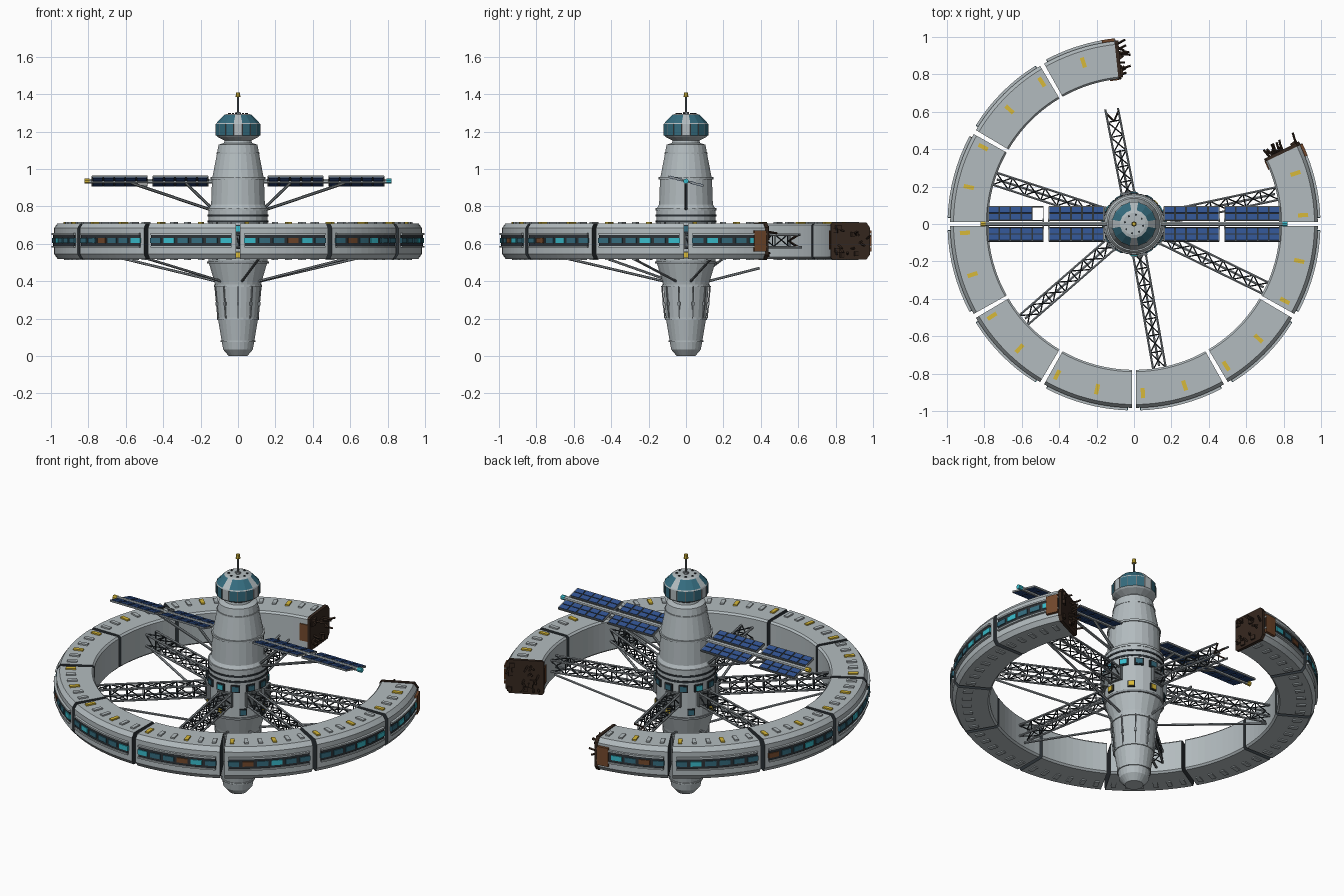
import bpy, bmesh, math, random
from math import cos, sin, radians
from mathutils import Vector, Matrix

random.seed(4)
if "Cube" in bpy.data.objects:
    bpy.data.objects.remove(bpy.data.objects["Cube"])

COLOURS = {
    "hull grey": (0.45, 0.50, 0.52), "trim grey": (0.15, 0.17, 0.18),
    "steel grey": (0.27, 0.30, 0.32),
    "dark metal": (0.025, 0.032, 0.038), "blue glass": (0.035, 0.15, 0.21),
    "cyan light": (0.04, 0.50, 0.60), "yellow marking": (0.68, 0.48, 0.04),
    "rust": (0.17, 0.065, 0.025), "charred brown": (0.035, 0.02, 0.013),
    "solar blue": (0.03, 0.085, 0.28),
}
HULL, TRIM, STEEL, DARK, GLASS, CYAN, YELLOW, RUST, CHAR, SOLAR = range(len(COLOURS))
materials = []
for name, rgb in COLOURS.items():
    m = bpy.data.materials.new(name)
    m.use_nodes = True
    m.diffuse_color = (*rgb, 1)
    m.node_tree.nodes["Principled BSDF"].inputs["Base Color"].default_value = (*rgb, 1)
    materials.append(m)


def finish(bm, name):
    bmesh.ops.recalc_face_normals(bm, faces=bm.faces)
    mesh = bpy.data.meshes.new(name)
    bm.to_mesh(mesh)
    bm.free()
    for m in materials:
        mesh.materials.append(m)
    ob = bpy.data.objects.new(name, mesh)
    bpy.context.collection.objects.link(ob)
    return ob


def polar(r, deg, z):
    return Vector((r * cos(radians(deg)), r * sin(radians(deg)), z))


def paint(verts, mat):
    for f in {f for v in verts for f in v.link_faces}:
        f.material_index = mat


def rod(bm, p, q, r, mat, r2=None, sides=6):
    p, q = Vector(p), Vector(q)
    d = q - p
    mx = Matrix.Translation((p + q) / 2) @ d.to_track_quat('Z', 'Y').to_matrix().to_4x4()
    out = bmesh.ops.create_cone(bm, cap_ends=True, segments=sides, radius1=r,
                                radius2=r if r2 is None else r2, depth=d.length, matrix=mx)
    paint(out["verts"], mat)


def box(bm, centre, size, mat, deg=0):
    mx = Matrix.Translation(centre) @ Matrix.Rotation(radians(deg), 4, 'Z') @ Matrix.Diagonal((*size, 1))
    paint(bmesh.ops.create_cube(bm, size=1, matrix=mx)["verts"], mat)


def sweep(bm, profile, a0, a1, mat, cap=None, steps=1):
    """Sweep a closed (radius, z) profile around z between two angles."""
    rows = [[bm.verts.new(polar(r, a0 + (a1 - a0) * i / steps, z)) for r, z in profile]
            for i in range(steps + 1)]
    n = len(profile)
    for a, b in zip(rows, rows[1:]):
        for j in range(n):
            bm.faces.new((a[j], a[(j + 1) % n], b[(j + 1) % n], b[j])).material_index = mat
    for end in (rows[0], rows[-1]):
        bm.faces.new(end).material_index = mat if cap is None else cap


def rect(r0, r1, z0, z1):
    return [(r0, z0), (r1, z0), (r1, z1), (r0, z1)]


def lathe(bm, profile, sides, rule):
    """Turn an open profile; rule(band, side) gives each face its colour."""
    rows = [[bm.verts.new(polar(r, 360 * (i + .5) / sides, z)) for i in range(sides)] for r, z in profile]
    for k, (a, b) in enumerate(zip(rows, rows[1:])):
        for i in range(sides):
            j = (i + 1) % sides
            bm.faces.new((a[i], a[j], b[j], b[i])).material_index = rule(k, i)
    bm.faces.new(rows[0]).material_index = HULL
    bm.faces.new(rows[-1]).material_index = HULL


# Habitat ring: segments around the circle less the missing arc
SECTION = [(.78, .53), (.79, .52), (.965, .52), (.983, .545), (.983, .685), (.965, .71), (.79, .71), (.78, .7)]
PANES = {"g": GLASS, "c": CYAN, "r": RUST}
PATTERNS = ("gcggcg", "", "", "ggcgrg", "gcgggg", "rggcgg", "ggcggg",
            "ggrggc", "gcgggc", "cggrcg", "grgcgg", "gggcgc")
GAP = .7
for s, pattern in enumerate(PATTERNS):
    if not pattern:
        continue
    a = 30 * s
    lo, hi = a + GAP, a + 30 - GAP
    if s == 0:
        hi = 26
    if s == 3:
        lo = 95.5
    bm = bmesh.new()
    sweep(bm, SECTION, lo, hi, HULL, DARK, 10)
    finish(bm, f"ring_segment_{s}")

    # Window strip between two hull rails, with lit and dead panes
    bm = bmesh.new()
    w0, w1 = max(a + 2, lo + .3), min(a + 28, hi - .3)
    sweep(bm, rect(.975, .990, .588, .648), w0, w1, DARK, steps=8)
    for z in (.580, .648):
        sweep(bm, rect(.975, .997, z, z + .009), w0, w1, HULL, steps=8)
    for i, key in enumerate(pattern):
        c = a + 3.6 + i * 4.56
        if w0 + 1 < c < w1 - 1:
            sweep(bm, rect(.98, .995, .604, .632), c - 1.75, c + 1.75, PANES[key], steps=2)
    finish(bm, f"window_strip_{s}")

    # Deck hatches above and below
    bm = bmesh.new()
    for i in range(6):
        c = a + 3 + i * 4.8
        if lo + 1 < c < hi - 1:
            box(bm, polar(.905, c, .711), (.055, .022, .014), YELLOW if i % 3 == 0 else HULL, c)
            box(bm, polar(.905, c, .52), (.05, .025, .012), HULL, c)
    finish(bm, f"deck_hatches_{s}")

# Torn ring ends: charred bulkhead, rust plates, bent beams
for name, a, way in (("torn_end_left", 26, 1), ("torn_end_back", 95.5, -1)):
    bm = bmesh.new()
    grown = [(.882 + (r - .882) * 1.03, .615 + (z - .615) * 1.05) for r, z in SECTION]
    sweep(bm, grown, a - way * .6, a + way * .6, CHAR)
    sweep(bm, rect(.975, .998, .56, .67), a - 4.5 * way, a - .5 * way, RUST, steps=2)
    sweep(bm, rect(.774, .79, .57, .67), a - 4 * way, a - .5 * way, RUST, steps=2)
    for i in range(14):
        r, z = random.uniform(.79, .98), random.uniform(.535, .695)
        tip = polar(r + random.uniform(-.02, .02), a + way * random.uniform(1.5, 4.5), z + random.uniform(-.02, .02))
        rod(bm, polar(r, a, z), tip, .006, CHAR, sides=4)
    for i in range(7):
        box(bm, polar(random.uniform(.8, .97), a + way * .5, random.uniform(.54, .69)),
            (.025, .025, .025), CHAR, a + random.uniform(-25, 25))
    finish(bm, name)

# Central hub
bm = bmesh.new()
HUB = [(.05, 0), (.08, .035), (.088, .08), (.108, .2), (.122, .37), (.128, .4), (.155, .49), (.16, .51),
       (.16, .785), (.145, .81), (.14, .945), (.112, 1.09), (.105, 1.13), (.075, 1.14), (.07, 1.165)]
lathe(bm, HUB, 24, lambda k, i: HULL)
finish(bm, "hub")

bm = bmesh.new()
for r, z, h, mat in ((.093, .08, .008, HULL), (.112, .2, .012, HULL), (.128, .375, .014, HULL),
                     (.165, .50, .012, STEEL), (.163, .72, .012, DARK), (.164, .752, .01, DARK),
                     (.163, .785, .012, HULL), (.146, .95, .012, HULL), (.116, 1.085, .008, HULL)):
    rod(bm, (0, 0, z - h / 2), (0, 0, z + h / 2), r, mat, sides=24)
finish(bm, "hub_bands")

bm = bmesh.new()
for i in range(12):
    a = 30 * i
    box(bm, polar(.159, a, .68), (.014, .05, .042), DARK, a)
    box(bm, polar(.163, a, .68), (.014, .036, .028), CYAN if i % 4 == 1 else GLASS, a)
for i in range(8):
    a = 45 * i
    box(bm, polar(.159, a, .54), (.014, .04, .038), DARK, a)
    box(bm, polar(.163, a, .54), (.014, .03, .028), GLASS if i % 4 == 3 else YELLOW, a)
finish(bm, "hub_windows")

bm = bmesh.new()
for i in range(10):
    a = 36 * i + 18
    rod(bm, polar(.112, a, .2), polar(.129, a, .375), .004, STEEL)
    box(bm, polar(.12, a, .28), (.01, .012, .02), STEEL, a)
finish(bm, "hub_conduits")

# Observation dome with hull panels on the four axes, and antenna
bm = bmesh.new()
DOME = [(.07, 1.15), (.112, 1.172), (.12, 1.18), (.12, 1.24), (.117, 1.246), (.075, 1.29), (.06, 1.295)]
lathe(bm, DOME, 16, lambda k, i: GLASS if k in (2, 4) and i % 4 != 3 else HULL)
for i in range(16):
    a = 22.5 * (i + .5)
    rod(bm, polar(.12, a, 1.18), polar(.12, a, 1.24), .003, TRIM, sides=4)
    if i % 2:
        rod(bm, polar(.05, a, 1.29), polar(.05, a, 1.299), .006, DARK)
finish(bm, "observation_dome")
bm = bmesh.new()
rod(bm, (0, 0, 1.29), (0, 0, 1.39), .005, TRIM)
rod(bm, (0, 0, 1.29), (0, 0, 1.305), .015, STEEL)
rod(bm, (0, 0, 1.385), (0, 0, 1.41), .013, YELLOW, .01, 8)
finish(bm, "antenna")


# Lattice spokes, one torn short, with lower brace rods
def spoke(name, deg, end, torn=False):
    bm = bmesh.new()
    h, bays = .034, 5 if torn else 7
    side = Vector((-sin(radians(deg)), cos(radians(deg)), 0))
    at = lambda r, u, v: polar(r, deg, .615 + v * h) + side * u * h
    corners = [(-1, -1), (1, -1), (1, 1), (-1, 1)]
    for u, v in corners:
        tip = end + (random.uniform(0, .08) if torn else 0)
        rod(bm, at(.14, u, v), at(tip, u, v), .0065, STEEL)
    step = (end - .15) / bays
    for b in range(bays):
        r0, r1 = .15 + b * step, .15 + (b + 1) * step
        for j in range(4):
            p, q = corners[j], corners[(j + 1) % 4]
            rod(bm, at(r1, *p), at(r1, *q), .0035, DARK, sides=4)
            rod(bm, at(r0, *p), at(r1, *q), .0035, DARK, sides=4)
            if j % 2 == 0:
                rod(bm, at(r0, *q), at(r1, *p), .0035, DARK, sides=4)
    box(bm, polar(.165, deg, .615), (.02, .085, .085), TRIM, deg)
    if torn:
        for corner in corners:
            rod(bm, at(end, 0, 0), at(end + .05, *corner), .005, CHAR, sides=4)
    rod(bm, polar(.12, deg, .4), polar(.4 if torn else .77, deg, .47 if torn else .55), .007, STEEL)
    finish(bm, name)


for i, deg in enumerate((162, 221, 280, 334, 12)):
    spoke(f"spoke_{i}", deg, .785)
spoke("torn_spoke", 101, .56, True)

# Tilted solar wings; one cell column is missing
bm = bmesh.new()
for sx in (-1, 1):
    rod(bm, (sx * .1, 0, 0), (sx * .8, 0, 0), .012, HULL, sides=8)
    rod(bm, (sx * .795, 0, 0), (sx * .82, 0, 0), .014, CYAN if sx > 0 else YELLOW, sides=8)
    for x0 in (.16, .485):
        for sy in (-1, 1):
            damaged = sx < 0 and sy > 0 and x0 > .4
            width, pitch = .295, .059
            for y in (.02, .095):
                box(bm, (sx * (x0 + width / 2), sy * y, 0), (width, .004, .01), TRIM)
            for x in (x0, x0 + width):
                box(bm, (sx * x, sy * .057, 0), (.004, .075, .01), STEEL)
                rod(bm, (sx * x, 0, 0), (sx * x, sy * .03, 0), .005, HULL)
            for c in range(5):
                if damaged and c == 0:
                    continue
                x = sx * (x0 + pitch * (c + .5))
                box(bm, (x, sy * .0575, 0), (pitch, .075, .008), DARK)
                for y in (.039, .076):
                    box(bm, (x, sy * y, 0), (pitch - .009, .03, .014), SOLAR)
wings = finish(bm, "solar_wings")
wings.location = (0, 0, .935)
wings.rotation_euler = (radians(-14.5), 0, 0)

bm = bmesh.new()
for sx in (-1, 1):
    rod(bm, (sx * .14, 0, .78), (sx * .57, 0, .925), .008, TRIM)
    rod(bm, (sx * .14, 0, .79), (sx * .28, 0, .925), .008, TRIM)
finish(bm, "wing_struts")
